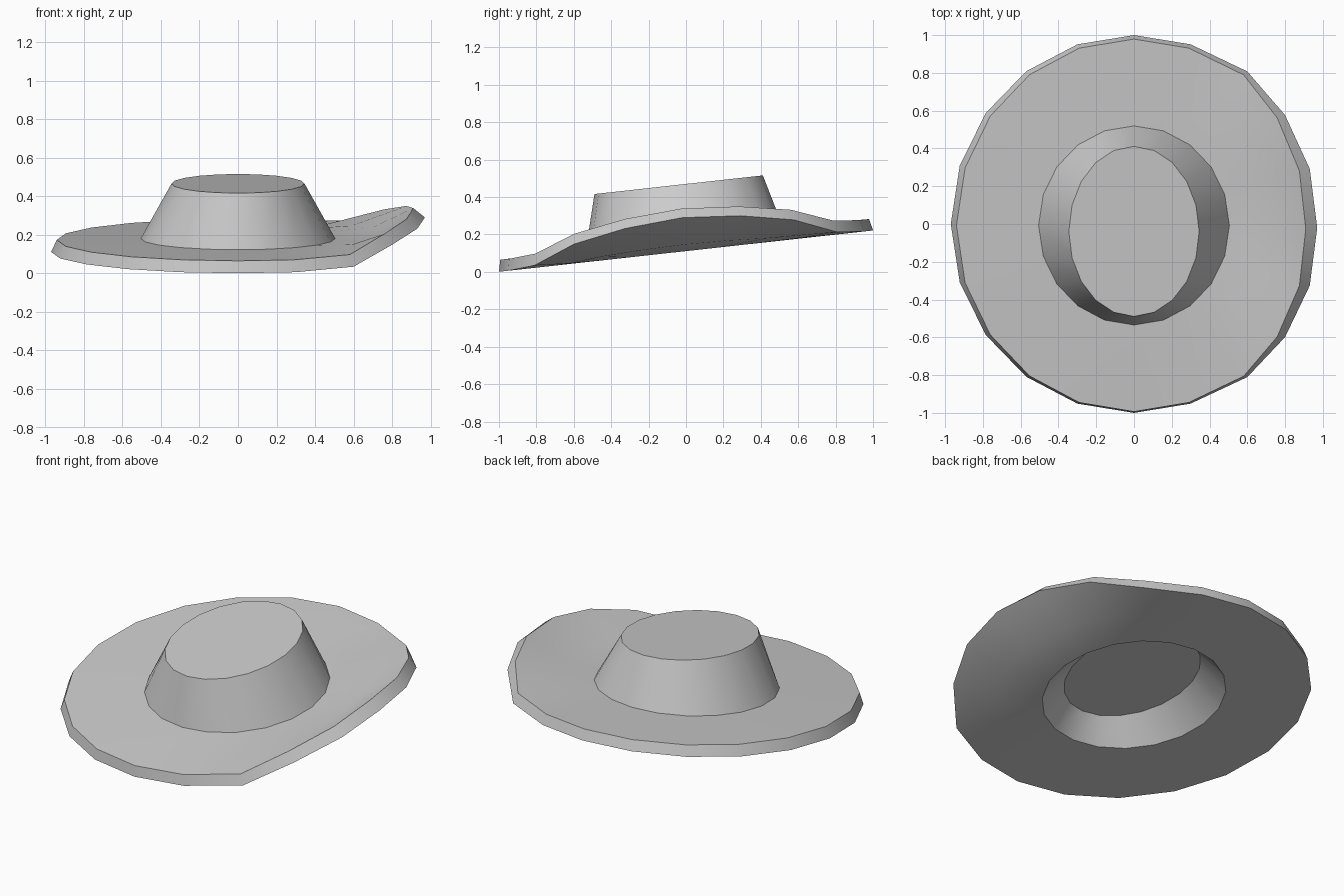
import bpy, bmesh, math
from mathutils import Matrix

if "Cube" in bpy.data.objects:
    bpy.data.objects.remove(bpy.data.objects["Cube"])

N = 20
LIFT = [0.18, 0.156, 0.103, 0.013]   # upturn of the rim, stepping away from +x
FLARE = [0.0, 0.008, 0.015, 0.03]    # slight outward push of the upturned side
TILT = Matrix.Translation((0, 0, 0.111)) @ Matrix.Rotation(math.radians(6.3), 4, 'X')


def ring(bm, rx, ry, z, curl=0.0, rim_top=False):
    """One 20-sided oval loop; curl is the share of the upturn it follows."""
    verts = []
    for i in range(N):
        k = min(i, N - i)
        lift = LIFT[k] if k < len(LIFT) else 0.0
        flare = FLARE[k] if k < len(FLARE) else 0.0
        a = 2 * math.pi * i / N
        x = rx * math.cos(a) + flare * curl
        y = ry * math.sin(a)
        h = z + lift * curl
        if rim_top:                   # rim bevel leans inward where it curls up
            x -= lift * 0.17
            h -= lift * 0.08
        verts.append(bm.verts.new(TILT @ Matrix.Translation((x, y, h)).to_translation()))
    return verts


bm = bmesh.new()
loops = [
    ring(bm, 0.34, 0.43, 0.14),               # hollow ceiling
    ring(bm, 0.50, 0.525, 0.0),               # opening
    ring(bm, 0.735, 0.765, 0.0, 0.2),         # brim underside
    ring(bm, 0.97, 1.006, 0.0, 1.0),          # lower rim
    ring(bm, 0.94, 0.992, 0.063, 1.0, True),  # upper rim
    ring(bm, 0.725, 0.765, 0.067, 0.2),       # brim top
    ring(bm, 0.505, 0.53, 0.07),              # crown base
    ring(bm, 0.345, 0.453, 0.357),            # crown top
]
for a, b in zip(loops, loops[1:]):
    for i in range(N):
        j = (i + 1) % N
        bm.faces.new((a[i], a[j], b[j], b[i]))
bm.faces.new(loops[0])
bm.faces.new(loops[-1])
bmesh.ops.recalc_face_normals(bm, faces=bm.faces)

# Hat: brim and crown in one closed shell
mesh = bpy.data.meshes.new("hat")
bm.to_mesh(mesh)
bm.free()
hat = bpy.data.objects.new("hat", mesh)
bpy.context.collection.objects.link(hat)
bpy.context.view_layer.objects.active = hat
hat.select_set(True)
bpy.ops.object.shade_smooth_by_angle(angle=math.radians(32))
